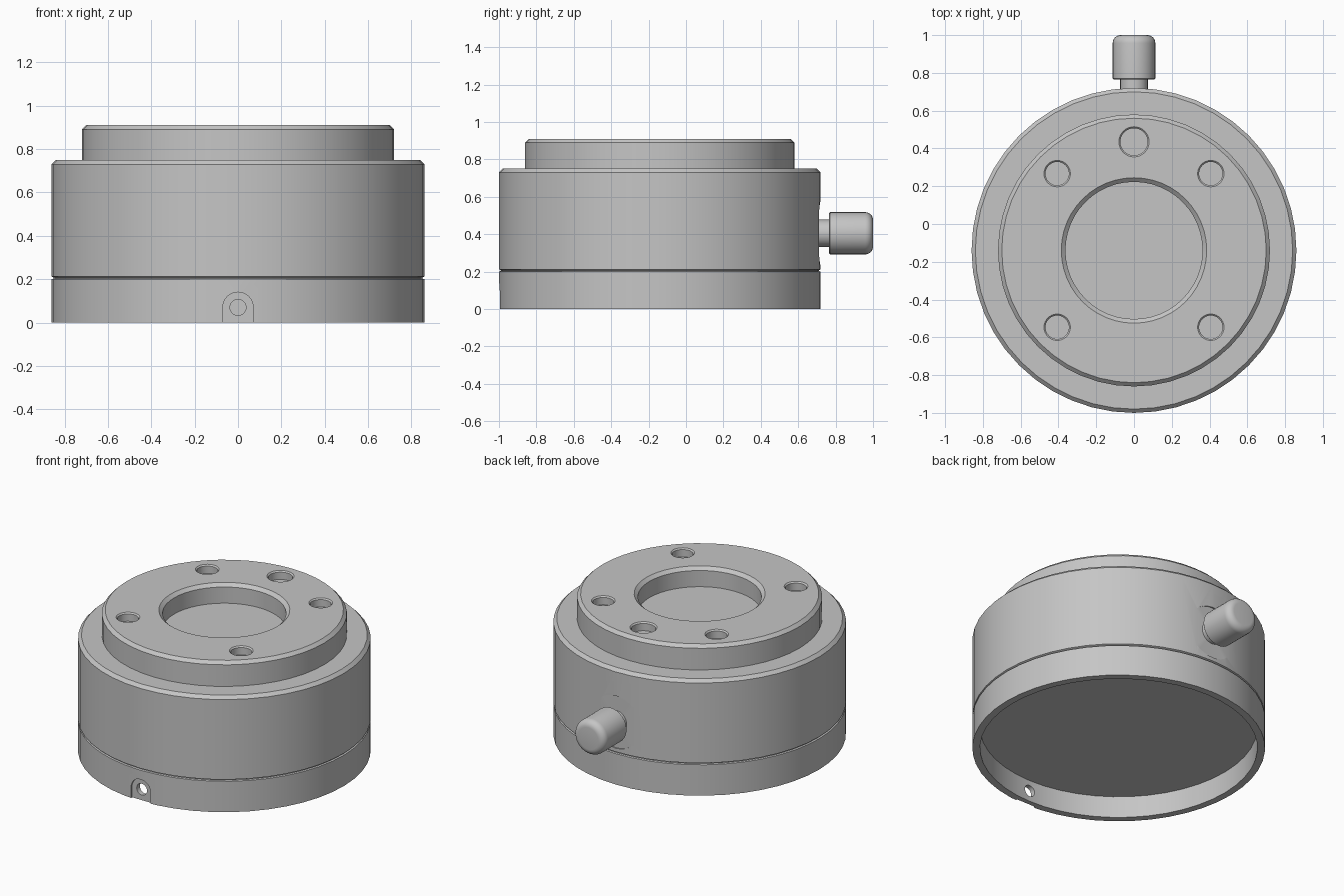
import bpy, bmesh, math
from mathutils import Matrix, Vector

cube = bpy.data.objects.get("Cube")
if cube:
    bpy.data.objects.remove(cube, do_unlink=True)

CY = -0.14          # y of the housing axis
KNOB_Z = 0.405      # height of the knob axis
ALONG_Y = Matrix.Rotation(-math.pi / 2, 4, "X")   # turns z into +y

grey = bpy.data.materials.new("satin grey metal")
grey.use_nodes = True
colour = (0.56, 0.56, 0.56, 1)
grey.diffuse_color = colour
grey.node_tree.nodes["Principled BSDF"].inputs["Base Color"].default_value = colour


def finish(name, bm):
    """Turn a bmesh into a named object."""
    bmesh.ops.recalc_face_normals(bm, faces=bm.faces[:])
    mesh = bpy.data.meshes.new(name)
    bm.to_mesh(mesh)
    bm.free()
    mesh.materials.append(grey)
    obj = bpy.data.objects.new(name, mesh)
    bpy.context.collection.objects.link(obj)
    return obj


def lathe(name, profile, place, sides=48, turn=Matrix()):
    """Revolve (radius, height) points that start and end on the axis."""
    bm = bmesh.new()
    rings = []
    for r, h in profile:
        if r == 0:
            rings.append([bm.verts.new((0, 0, h))] * sides)
        else:
            rings.append([bm.verts.new((r * math.cos(a), r * math.sin(a), h))
                          for a in (math.tau * i / sides for i in range(sides))])
    for low, high in zip(rings, rings[1:]):
        for i in range(sides):
            j = (i + 1) % sides
            corners = dict.fromkeys((low[i], low[j], high[j], high[i]))
            bm.faces.new(list(corners))
    bm.transform(Matrix.Translation(place) @ turn)
    return finish(name, bm)


def rod(name, radius, length, place, sides=32):
    """Plain cylinder running towards +y."""
    return lathe(name, [(0, 0), (radius, 0), (radius, length), (0, length)],
                 place, sides, ALONG_Y)


def arch(name, half, centre_z, y0, y1):
    """Round-topped slot block, open below the base."""
    bm = bmesh.new()
    points = [(-half, -0.05), (half, -0.05)]
    points += [(half * math.cos(math.pi * i / 16),
                centre_z + half * math.sin(math.pi * i / 16)) for i in range(17)]
    face = bm.faces.new([bm.verts.new((x, y0, z)) for x, z in points])
    made = bmesh.ops.extrude_face_region(bm, geom=[face])["geom"]
    bmesh.ops.translate(bm, vec=(0, y1 - y0, 0),
                        verts=[v for v in made if isinstance(v, bmesh.types.BMVert)])
    return finish(name, bm)


def activate(obj):
    bpy.ops.object.select_all(action="DESELECT")
    obj.select_set(True)
    bpy.context.view_layer.objects.active = obj


def cut(target, cutter):
    cutter.hide_render = True
    mod = target.modifiers.new("cut", "BOOLEAN")
    mod.operation = "DIFFERENCE"
    mod.solver = "EXACT"
    mod.object = cutter
    activate(target)
    bpy.ops.object.modifier_apply(modifier=mod.name)
    bpy.data.objects.remove(cutter, do_unlink=True)


# Housing: hollow underside, grooved wall, raised flange, central bore
housing = lathe("housing", [
    (0, 0.14), (0.815, 0.14), (0.815, 0), (0.86, 0),
    (0.86, 0.2), (0.85, 0.203), (0.85, 0.207), (0.86, 0.212),
    (0.86, 0.73), (0.84, 0.75), (0.72, 0.75),
    (0.72, 0.89), (0.70, 0.91), (0.385, 0.91), (0.363, 0.89),
    (0.363, 0.785), (0, 0.785)], (0, CY, 0))

# Blind holes in the flange, the one at the back being wider
for angle, r in ((45, 0.062), (90, 0.072), (135, 0.062), (225, 0.062), (315, 0.062)):
    a = math.radians(angle)
    spot = Vector((0.575 * math.cos(a), CY + 0.575 * math.sin(a), 0.91))
    cut(housing, lathe("hole_cutter", [
        (0, -0.055), (r, -0.055), (r, -0.008), (r + 0.008, 0),
        (r + 0.008, 0.05), (0, 0.05)], spot, 32))

# Arched flat and vent hole at the front of the base
cut(housing, arch("arch_cutter", 0.07, 0.07, -1.05, -0.985))
cut(housing, rod("vent_cutter", 0.037, 0.2, (0, -1.08, 0.07), 24))

# Shallow flat behind the knob
cut(housing, rod("flat_cutter", 0.17, 0.1, (0, 0.712, KNOB_Z)))

# Stem and rounded knob
stem = rod("knob_stem", 0.073, 0.08, (0, 0.69, KNOB_Z))
R, L, F = 0.113, 0.235, 0.042
rounding = [(R - F + F * math.cos(t), L - F + F * math.sin(t))
            for t in (math.pi / 2 * i / 6 for i in range(7))]
knob = lathe("knob", [(0, 0), (R - 0.006, 0), (R, 0.006)] + rounding + [(0, L)],
             (0, 0.765, KNOB_Z), 32, ALONG_Y)

for part in (housing, stem, knob):
    activate(part)
    bpy.ops.object.shade_smooth_by_angle(angle=math.radians(30))
